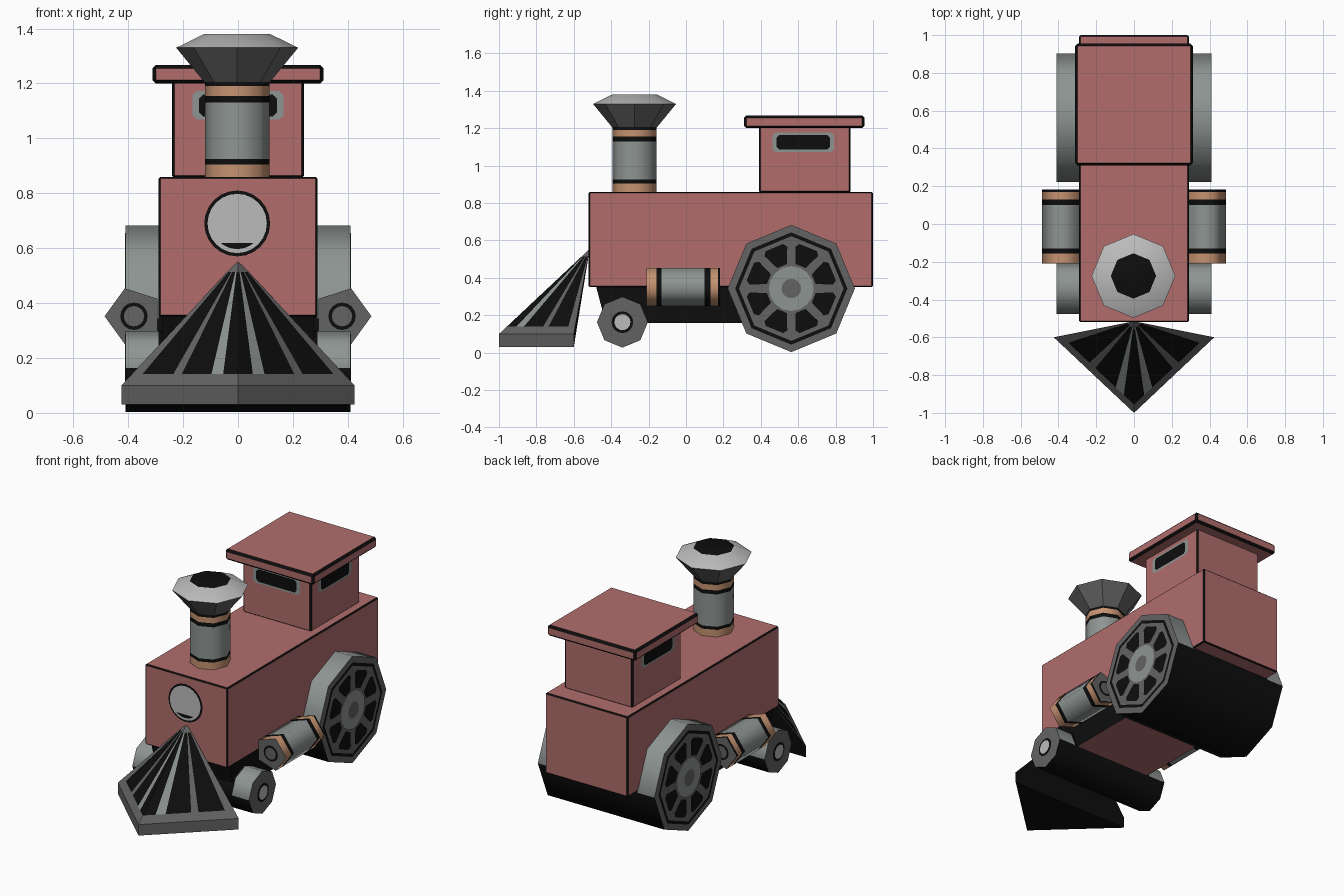
import bpy, bmesh, math
from mathutils import Vector

if "Cube" in bpy.data.objects:
    bpy.data.objects.remove(bpy.data.objects["Cube"])


def material(name, r, g, b):
    m = bpy.data.materials.new(name)
    m.diffuse_color = (r, g, b, 1)
    m.use_nodes = True
    m.node_tree.nodes["Principled BSDF"].inputs["Base Color"].default_value = m.diffuse_color
    return m


PINK = material("dusty_red", .44, .155, .152)
BLACK = material("black", .004, .004, .004)
GREY = material("steel_grey", .27, .30, .29)
DARK = material("dark_grey", .125, .125, .125)
LIGHT = material("light_grey", .50, .50, .50)
COPPER = material("copper", .56, .29, .165)
MATS = [PINK, BLACK, GREY, DARK, LIGHT, COPPER]
RED, BLK, GRY, DRK, LGT, COP = range(6)


def make(name, verts, faces, mats, smooth=None, recalc=True):
    me = bpy.data.meshes.new(name)
    me.from_pydata([tuple(v) for v in verts], [], faces)
    for m in MATS:
        me.materials.append(m)
    for p, i in zip(me.polygons, mats):
        p.material_index = i
    if recalc:
        bm = bmesh.new()
        bm.from_mesh(me)
        bmesh.ops.recalc_face_normals(bm, faces=bm.faces)
        bm.to_mesh(me)
        bm.free()
    if smooth:
        for p in me.polygons:
            p.use_smooth = True
        me.set_sharp_from_angle(angle=math.radians(smooth))
    ob = bpy.data.objects.new(name, me)
    bpy.context.collection.objects.link(ob)
    return ob


def box(name, lo, hi, mat=RED, edge=0.0):
    """Box with optional thin black bevelled edges."""
    v = [(x, y, z) for x in (lo[0], hi[0]) for y in (lo[1], hi[1]) for z in (lo[2], hi[2])]
    f = [(0, 1, 3, 2), (4, 6, 7, 5), (0, 4, 5, 1), (2, 3, 7, 6), (0, 2, 6, 4), (1, 5, 7, 3)]
    ob = make(name, v, f, [mat] * 6)
    if edge:
        b = ob.modifiers.new("black_edges", 'BEVEL')
        b.width, b.segments, b.material = edge, 1, BLK
    return ob


def lathe(name, profile, mats, n, axis, at, a0=0.0, smooth=None):
    """Turn (radius, height) points about an axis; first and last rings are capped."""
    v, f, m = [], [], []
    for r, h in profile:
        for k in range(n):
            a = a0 + 2 * math.pi * k / n
            c, s = r * math.cos(a), r * math.sin(a)
            p = {'x': (h, c, s), 'y': (c, h, s), 'z': (c, s, h)}[axis]
            v.append(Vector(p) + Vector(at))
    for i in range(len(profile) - 1):
        for k in range(n):
            j = (k + 1) % n
            f.append((i * n + k, i * n + j, i * n + n + j, i * n + n + k))
            m.append(mats[i + 1])
    f += [tuple(range(n)), tuple(range(len(v) - n, len(v)))]
    m += [mats[0], mats[-1]]
    return make(name, v, f, m, smooth)


def plates(name, polys, mat, out):
    """Painted flat polygons facing the direction out."""
    v, f = [], []
    for poly in polys:
        poly = [Vector(p) for p in poly]
        if (poly[1] - poly[0]).cross(poly[2] - poly[1]).dot(Vector(out)) < 0:
            poly.reverse()
        f.append(tuple(range(len(v), len(v) + len(poly))))
        v += poly
    return make(name, v, f, [mat] * len(f), recalc=False)


def circle(r, centre, axis, n=16):
    pts = []
    for k in range(n):
        a = 2 * math.pi * k / n
        c, s = r * math.cos(a), r * math.sin(a)
        pts.append(Vector(centre) + Vector((0, c, s) if axis == 'x' else (c, 0, s)))
    return pts


def rounded(w, h, c):
    """Rectangle outline with cut corners, half sizes w and h."""
    return [(-w + c, -h), (w - c, -h), (w, -h + c), (w, h - c),
            (w - c, h), (-w + c, h), (-w, h - c), (-w, -h + c)]


# Boiler body, cab and roof
box("body", (-.29, -.52, .35), (.29, 1, .86), edge=.007)
box("cab", (-.24, .39, .855), (.24, .88, 1.21), edge=.009)
box("cab_roof", (-.312, .31, 1.2), (.312, .955, 1.268), edge=.013)

# Chassis, black with a red underside and sloping nose
cx = .275
make("chassis",
     [(-cx, -.43, .16), (cx, -.43, .16), (cx, .5, .16), (-cx, .5, .16),
      (-cx, -.48, .352), (cx, -.48, .352), (cx, .5, .352), (-cx, .5, .352)],
     [(0, 1, 2, 3), (4, 5, 6, 7), (0, 1, 5, 4), (1, 2, 6, 5), (2, 3, 7, 6), (3, 0, 4, 7)],
     [RED, BLK, BLK, BLK, BLK, BLK])

# Cab windows: grey frame with a black pane
for label, half, mat, d in (("frame", (.165, .052), GRY, .002), ("pane", (.142, .040), BLK, .004)):
    shape = rounded(*half, .015)
    for side, s in (("right", 1), ("left", -1)):
        plates(f"{side}_window_{label}",
               [[(s * (.24 + d), .627 + u, 1.125 + w) for u, w in shape]], mat, (s, 0, 0))
    plates(f"front_window_{label}",
           [[(u, .39 - d, 1.12 + w) for u, w in shape]], mat, (0, -1, 0))

# Chimney pipe with bands, and its flared top
R = .118
lathe("chimney", [(R, h) for h in (.85, .905, .925, 1.13, 1.155, 1.19, 1.21)],
      [BLK, COP, BLK, GRY, BLK, COP, BLK, BLK], 8, 'z', (-.003, -.275, 0), smooth=50)
lathe("chimney_funnel", [(R, 1.203), (.222, 1.33), (.12, 1.38)],
      [DRK, DRK, LGT, BLK], 8, 'z', (-.003, -.275, 0), smooth=35)

# Headlamp
lamp = (-.003, -.523, .69)
plates("headlamp_ring", [circle(.12, lamp, 'y', 24)], BLK, (0, -1, 0))
plates("headlamp_lens", [circle(.108, (lamp[0], -.526, lamp[2]), 'y', 24)], LGT, (0, -1, 0))
arc = [math.radians(-130 + 10 * k) for k in range(9)]
plates("headlamp_mark", [[(lamp[0] + .093 * math.cos(a), -.529, lamp[2] + .093 * math.sin(a))
                          for a in arc]], BLK, (0, -1, 0))

# Side cylinders: five-sided with bands, dark ends and a ringed hub
hs = (-.21, -.157, -.13, .10, .13, .17, .182)
for side, s in (("right", 1), ("left", -1)):
    at = (s * .379, 0, .352)
    lathe(f"{side}_cylinder", [(.107, h) for h in hs],
          [DRK, COP, BLK, GRY, BLK, COP, BLK, DRK], 5, 'y', at,
          0 if s > 0 else math.pi, smooth=75)
    for y, o in ((-.21, -1), (.182, 1)):
        c = Vector((at[0], y, at[2]))
        for nm, r, d, mat in (("ring", .05, .002, BLK), ("hub", .037, .004, DRK)):
            plates(f"{side}_cylinder_{nm}", [circle(r, c + Vector((0, o * d, 0)), 'y')],
                   mat, (0, o, 0))


# Wheel sets: an octagonal drum across the engine with decorated outer faces
def wheel_set(name, r, y, z, rings, tread):
    inner, outer = tread, .41
    half = [(r, inner), (r, outer)] + [(q, outer + .001) for q, _ in rings[1:]]
    prof = [(a, -b) for a, b in reversed(half)] + half
    cols = [m for _, m in rings]
    mats = cols[::-1] + [GRY, BLK, GRY] + cols
    ob = lathe(name, prof, mats, 8, 'x', (0, y, z), smooth=50)
    for p in ob.data.polygons:          # only upward-facing treads are grey
        if abs(p.normal.x) < .5 and p.normal.z < 0:
            p.material_index = BLK


wheel_set("rear_wheels", .34, .563, .343, [(.34, DRK), (.30, BLK), (.28, DRK)], .29)
wheel_set("front_wheels", .136, -.34, .163, [(.136, DRK), (.12, DRK)], .29)

for side, s in (("right", 1), ("left", -1)):
    # Gaps between the rear wheel spokes
    gaps = []
    for k in range(8):
        a = math.radians(22.5 + 45 * k)
        c, t = math.cos(a), math.sin(a)
        gaps.append([(s * .414, .563 + q * c - w * t, .343 + q * t + w * c)
                     for q, w in ((.13, -.028), (.215, -.066), (.237, -.05),
                                  (.237, .05), (.215, .066), (.13, .028))])
    plates(f"{side}_spoke_gaps", gaps, BLK, (s, 0, 0))
    for nm, r, x, y, z, mat in (("rear_hub", .12, .416, .563, .343, GRY),
                                ("rear_hub_cap", .052, .419, .563, .343, DRK),
                                ("front_hub_ring", .058, .414, -.34, .163, BLK),
                                ("front_hub", .043, .417, -.34, .163, LGT)):
        plates(f"{side}_{nm}", [circle(r, (s * x, y, z), 'x')], mat, (s, 0, 0))

# Cowcatcher: a slotted wedge; each flank is cut into strips fanning from the apex
apex = Vector((0, -.515, .555))
steps = [(0, BLK), (.14, GRY), (.25, BLK), (.53, DRK), (.61, BLK), (.90, DRK), (1, None)]
rows = (0, .09, .91, 1)
v, f, m = [], [], []


def face(pts, mat):
    f.append(tuple(range(len(v), len(v) + len(pts))))
    v.extend(pts)
    m.append(mat)


for s in (1, -1):
    tip, rear = Vector((0, -1, .1)), Vector((s * .425, -.6, .1))
    for (t0, col), (t1, _) in zip(steps, steps[1:]):
        a, b = tip.lerp(rear, t0), tip.lerp(rear, t1)
        for i in range(3):
            q = [a.lerp(apex, rows[i]), b.lerp(apex, rows[i])]
            q += [apex] if i == 2 else [b.lerp(apex, rows[i + 1]), a.lerp(apex, rows[i + 1])]
            face(q if s > 0 else q[::-1], col if i == 1 else DRK)
    drop = Vector((0, 0, -.07))
    q = [tip + drop, rear + drop, rear, tip]
    face(q if s > 0 else q[::-1], DRK)
rl, rr = Vector((-.425, -.6, .03)), Vector((.425, -.6, .03))
up = Vector((0, 0, .07))
face([rr, rl, rl + up, apex, rr + up], BLK)
face([Vector((0, -1, .03)), rl, rr], BLK)
make("cowcatcher", v, f, m, recalc=False)
